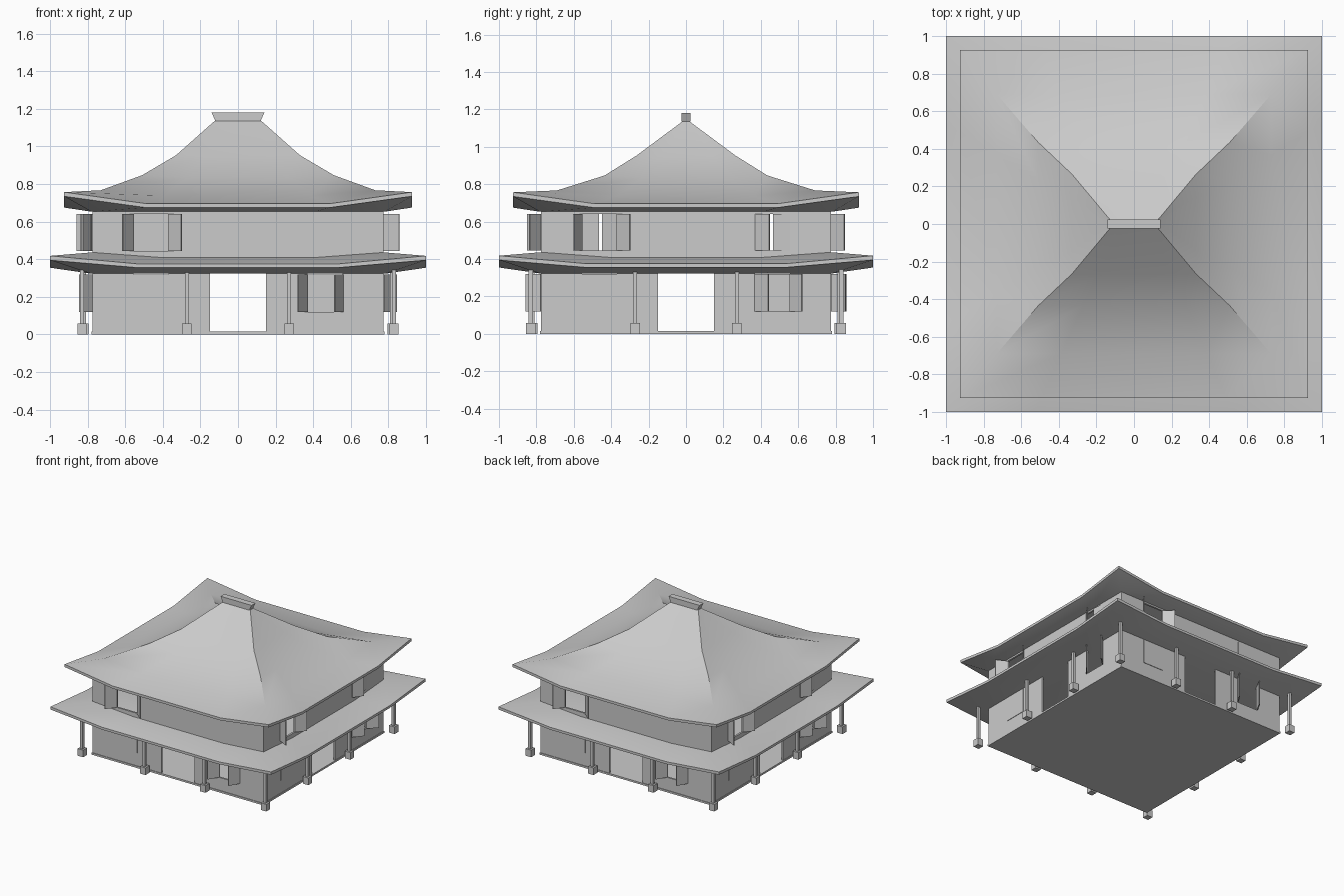
import bpy, bmesh, math
from mathutils import Matrix, Vector

if "Cube" in bpy.data.objects:
    bpy.data.objects.remove(bpy.data.objects["Cube"], do_unlink=True)

grey = bpy.data.materials.new("warm_grey")
grey.use_nodes = True
grey.diffuse_color = (0.6, 0.6, 0.6, 1)
grey.node_tree.nodes["Principled BSDF"].inputs["Base Color"].default_value = (0.6, 0.6, 0.6, 1)

WALL = 0.775          # half width of the storeys
WIN = (0.37, 0.557)   # near and far jamb of a window
DOOR = 0.15


def finish(name, bm, turn=0):
    """Turn a bmesh into an object, rotated by quarter turns about z."""
    bmesh.ops.recalc_face_normals(bm, faces=bm.faces)
    bm.transform(Matrix.Rotation(turn * math.pi / 2, 4, "Z"))
    mesh = bpy.data.meshes.new(name)
    bm.to_mesh(mesh)
    bm.free()
    mesh.materials.append(grey)
    ob = bpy.data.objects.new(name, mesh)
    bpy.context.collection.objects.link(ob)
    return ob


def add_box(bm, lo, hi, matrix=Matrix()):
    lo, hi = Vector(lo), Vector(hi)
    scale = Matrix.Diagonal((*(hi - lo), 1))
    bmesh.ops.create_cube(bm, size=1, matrix=matrix @ Matrix.Translation((lo + hi) / 2) @ scale)


def box(name, lo, hi, turn=0, matrix=Matrix()):
    bm = bmesh.new()
    add_box(bm, lo, hi, matrix)
    return finish(name, bm, turn)


def roof(name, rings):
    """Loft rings of (half x, half y, corner z, middle z); eaves lift at the corners."""
    bm = bmesh.new()
    loops = []
    for hx, hy, corner, middle in rings:
        loop = []
        corners = [(-hx, -hy), (hx, -hy), (hx, hy), (-hx, hy)]
        for i in range(4):
            a, b = Vector(corners[i]), Vector(corners[(i + 1) % 4])
            for t, z in ((0, corner), (0.235, middle), (0.765, middle)):
                loop.append(bm.verts.new((*a.lerp(b, t), z)))
        loops.append(loop)
    for low, high in zip(loops, loops[1:]):
        n = len(low)
        for i in range(n):
            j = (i + 1) % n
            bm.faces.new((low[i], low[j], high[j], high[i]))
    bm.faces.new(loops[0])
    bm.faces.new(loops[-1])
    ob = finish(name, bm)
    bpy.ops.object.select_all(action="DESELECT")
    ob.select_set(True)
    bpy.context.view_layer.objects.active = ob
    bpy.ops.object.shade_smooth_by_angle(angle=math.radians(30))


def wall(name, rows, is_open, turn):
    """Wall panel as a grid with the openings left out, thickened inward."""
    near, far = WIN
    cols = [-WALL, -far, -near, -DOOR, DOOR, near, far, WALL]
    bm = bmesh.new()
    grid = [[bm.verts.new((x, -WALL, z)) for x in cols] for z in rows]
    for r in range(len(rows) - 1):
        for c in range(len(cols) - 1):
            if not is_open(c, r):
                bm.faces.new((grid[r][c], grid[r][c + 1], grid[r + 1][c + 1], grid[r + 1][c]))
    loose = [v for v in bm.verts if not v.link_faces]
    bmesh.ops.delete(bm, geom=loose, context="VERTS")
    ob = finish(name, bm, turn)
    # the outer surface stays on the wall plane whichever way the normals came out
    thick = ob.modifiers.new("thickness", "SOLIDIFY")
    outward = Vector((0, -1, 0))
    outward.rotate(Matrix.Rotation(turn * math.pi / 2, 3, "Z"))
    thick.thickness = 0.015
    thick.offset = -1 if ob.data.polygons[0].normal.dot(outward) > 0 else 1


def leaf(name, hinge, side, degrees, z0, z1, turn):
    """Shutter leaf; side +1 closes toward +x, degrees is how far it stands open."""
    m = Matrix.Translation((hinge, -WALL, 0)) @ Matrix.Rotation(-side * math.radians(degrees), 4, "Z")
    far = side * 0.093
    box(name, (min(0, far), -0.004, z0), (max(0, far), 0.004, z1), turn, m)


# floor slab
box("floor_slab", (-0.78, -0.78, 0), (0.78, 0.78, 0.015))

# walls with a door on each side and two windows per storey
LOWER_WIN, UPPER_WIN = (0.12, 0.32), (0.445, 0.64)
for k in range(4):
    wall("lower_wall", [0.01, LOWER_WIN[0], 0.325],
         lambda c, r: c == 3 or (c in (1, 5) and r == 1), k)
    wall("upper_wall", [0.33, *UPPER_WIN, 0.66],
         lambda c, r: c in (1, 5) and r == 1, k)

# shutters: (storey, window side, left angle, right angle); None means a closed panel
FRONT = [(LOWER_WIN, -1, None, None), (LOWER_WIN, 1, 123, 62),
         (UPPER_WIN, -1, 128, 139), (UPPER_WIN, 1, None, None)]
FLANK = [(LOWER_WIN, -1, None, None), (LOWER_WIN, 1, 41, 133),
         (UPPER_WIN, -1, 118, 139), (UPPER_WIN, 1, 35, 5)]
for k in range(4):
    for (z0, z1), s, left, right in (FLANK if k % 2 else FRONT):
        x0, x1 = sorted((s * WIN[0], s * WIN[1]))
        if left is None:
            box("closed_shutter", (x0, -WALL - 0.004, z0), (x1, -WALL + 0.004, z1), k)
        else:
            leaf("left_shutter", x0, 1, left, z0, z1, k)
            leaf("right_shutter", x1, -1, right, z0, z1, k)

# veranda posts on square footings
for k in range(4):
    for x, y in ((-0.83, -0.83), (-0.272, -0.82), (0.272, -0.82)):
        bm = bmesh.new()
        add_box(bm, (x - 0.025, y - 0.025, 0), (x + 0.025, y + 0.025, 0.058))
        add_box(bm, (x - 0.011, y - 0.011, 0.05), (x + 0.011, y + 0.011, 0.345))
        finish("veranda_post", bm, k)

# lower skirt roof
roof("lower_roof", [
    (0.78, 0.78, 0.323, 0.323),
    (1.0, 1.0, 0.395, 0.355),
    (1.0, 1.0, 0.418, 0.375),
    (0.77, 0.77, 0.437, 0.41),
])

# main hipped roof with a concave sweep
roof("upper_roof", [
    (0.78, 0.78, 0.653, 0.653),
    (0.925, 0.925, 0.735, 0.675),
    (0.925, 0.925, 0.757, 0.696),
    (0.73, 0.69, 0.767, 0.738),
    (0.51, 0.435, 0.847, 0.835),
    (0.33, 0.265, 0.953, 0.948),
    (0.125, 0.02, 1.135, 1.135),
])

# flared ridge cap
bm = bmesh.new()
add_box(bm, (-0.14, -0.025, 1.135), (0.14, 0.025, 1.18))
for v in bm.verts:
    if v.co.z < 1.15:
        v.co.x *= 0.86
finish("ridge_cap", bm)
